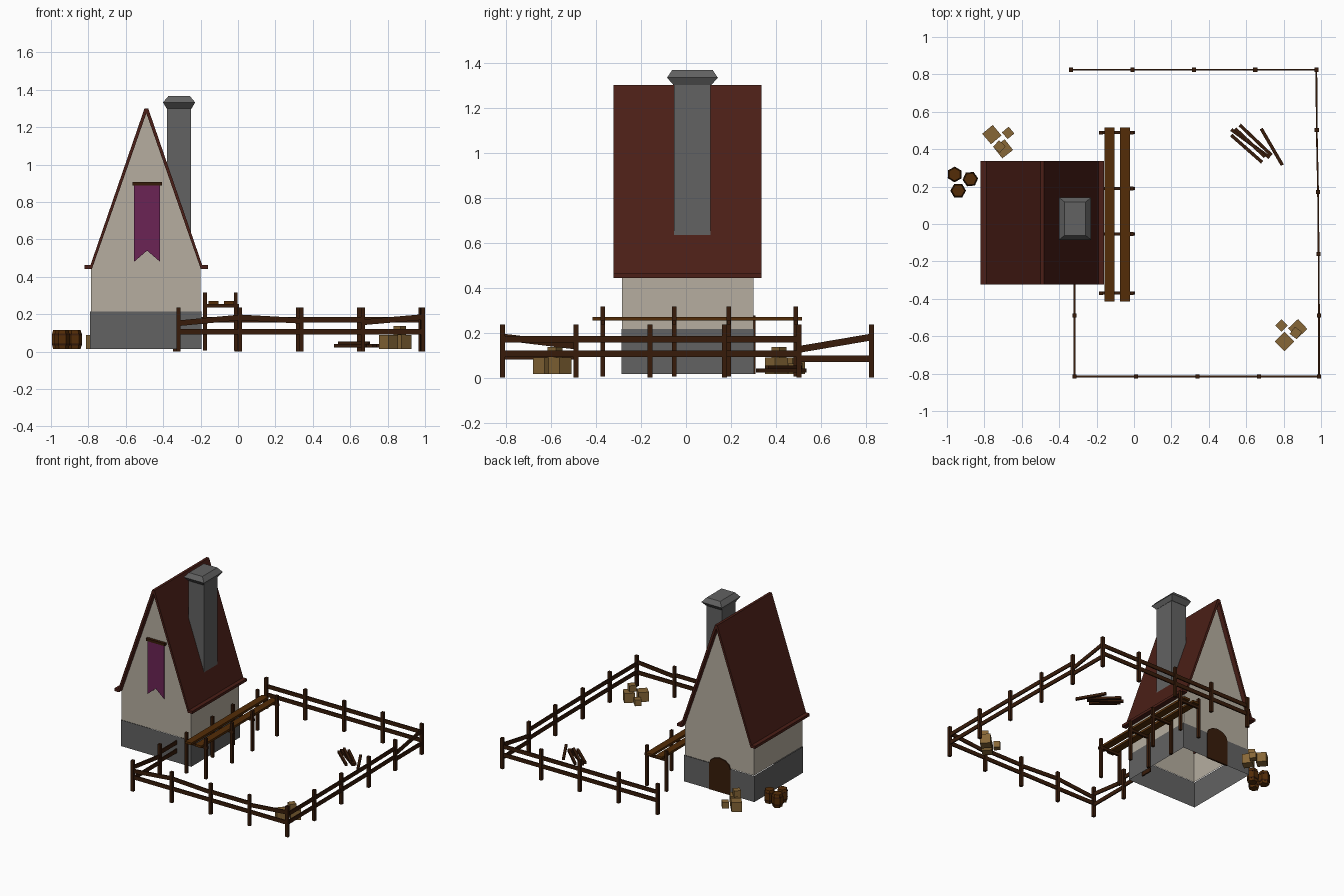
import bpy, bmesh, math
from mathutils import Matrix, Vector

if "Cube" in bpy.data.objects:
    bpy.data.objects.remove(bpy.data.objects["Cube"])


def material(name, r, g, b):
    # colours picked as sRGB, stored linear
    m = bpy.data.materials.new(name)
    m.diffuse_color = [(c / 255) ** 2.2 for c in (r, g, b)] + [1]
    m.use_nodes = True
    m.node_tree.nodes["Principled BSDF"].inputs["Base Color"].default_value = m.diffuse_color
    return m


STONE = material("stone", 98, 98, 98)
PLASTER = material("plaster", 180, 172, 158)
TILE = material("roof_tile", 76, 36, 29)
DARK = material("dark_wood", 58, 33, 18)
PLANK = material("plank_wood", 84, 48, 16)
CRATE = material("crate_wood", 134, 103, 58)
CLOTH = material("purple_cloth", 106, 40, 86)


def finish(name, bm, mat, closed=True):
    if closed:
        bmesh.ops.recalc_face_normals(bm, faces=bm.faces)
    me = bpy.data.meshes.new(name)
    bm.to_mesh(me)
    bm.free()
    me.materials.append(mat)
    ob = bpy.data.objects.new(name, me)
    bpy.context.collection.objects.link(ob)
    return ob


def box(bm, lo, hi):
    lo, hi = Vector(lo), Vector(hi)
    m = Matrix.Translation((lo + hi) / 2) @ Matrix.Diagonal((*(hi - lo), 1))
    bmesh.ops.create_cube(bm, size=1, matrix=m)


def beam(bm, p, q, w, h):
    # bar from p to q, w wide sideways and h tall
    p, q = Vector(p), Vector(q)
    d = (q - p).normalized()
    side = d.cross(Vector((0, 0, 1))).normalized()
    rot = Matrix((d, side, side.cross(d))).transposed().to_4x4()
    m = Matrix.Translation((p + q) / 2) @ rot @ Matrix.Diagonal(((q - p).length, w, h, 1))
    bmesh.ops.create_cube(bm, size=1, matrix=m)


def prism(bm, profile, y0, y1):
    # x-z outline pushed along y
    f = bm.faces.new([bm.verts.new((x, y0, z)) for x, z in profile])
    r = bmesh.ops.extrude_face_region(bm, geom=[f])
    vs = [v for v in r["geom"] if isinstance(v, bmesh.types.BMVert)]
    bmesh.ops.translate(bm, verts=vs, vec=(0, y1 - y0, 0))


def loft(bm, rings, caps=True):
    # joins equal-length rings of points
    rows = [[bm.verts.new(p) for p in r] for r in rings]
    n = len(rows[0])
    for a, b in zip(rows, rows[1:]):
        for i in range(n):
            j = (i + 1) % n
            bm.faces.new((a[i], a[j], b[j], b[i]))
    if caps:
        bm.faces.new(rows[0][::-1])
        bm.faces.new(rows[-1])
    return rows


def rect(x0, x1, y0, y1, z):
    return [(x0, y0, z), (x1, y0, z), (x1, y1, z), (x0, y1, z)]


# house: open-bottomed stone base and plaster walls with gables
bm = bmesh.new()
loft(bm, [rect(-0.79, -0.195, -0.287, 0.303, z) for z in (0.015, 0.215)], caps=False)
finish("stone_base", bm, STONE, False)
bm = bmesh.new()
low, top = loft(bm, [rect(-0.785, -0.2, -0.285, 0.3, z) for z in (0.215, 0.455)], caps=False)
for a, b, y in ((top[0], top[1], -0.285), (top[2], top[3], 0.3)):
    bm.faces.new((a, b, bm.verts.new((-0.49, y, 1.285))))
finish("plaster_walls", bm, PLASTER, False)

# roof: thin steep sheet with flat eaves and a narrow ridge
half = [(0.33, 0.462), (0.299, 0.462), (0.01, 1.3)]
under = [(0.0, 1.275), (0.291, 0.442), (0.33, 0.442)]
profile = [(-0.49 - x, z) for x, z in half] + [(-0.49 + x, z) for x, z in reversed(half)]
profile += [(-0.49 + x, z) for x, z in reversed(under)] + [(-0.49 - x, z) for x, z in under[1:]]
bm = bmesh.new()
prism(bm, profile, -0.323, 0.336)
finish("roof", bm, TILE)

# chimney with flared cap
bm = bmesh.new()
loft(bm, [rect(-0.38, -0.25, -0.053, 0.11, z) for z in (0.61, 1.31)])
loft(bm, [rect(-0.315 - x, -0.315 + x, 0.0285 - y, 0.0285 + y, z)
          for x, y, z in ((0.067, 0.084, 1.3), (0.086, 0.113, 1.333), (0.057, 0.09, 1.367))])
finish("chimney", bm, STONE)

# banner on its rod
bm = bmesh.new()
prism(bm, [(-0.556, 0.895), (-0.556, 0.48), (-0.486, 0.54), (-0.416, 0.48), (-0.416, 0.895)], -0.3, -0.294)
finish("banner", bm, CLOTH)
bm = bmesh.new()
box(bm, (-0.565, -0.307, 0.888), (-0.407, -0.285, 0.907))
finish("banner_rod", bm, DARK)

# arched back door
bm = bmesh.new()
arch = [(-0.5 + 0.09 * math.cos(t * math.pi / 6), 0.21 + 0.065 * math.sin(t * math.pi / 6)) for t in range(7)]
prism(bm, [(-0.41, 0.015)] + arch + [(-0.59, 0.015)], 0.295, 0.308)
finish("back_door", bm, DARK)

# rack beside the house: posts, cross bars, two long planks
bm = bmesh.new()
for y in (-0.37, -0.053, 0.19, 0.488):
    for x in (-0.177, -0.012):
        box(bm, (x - 0.01, y - 0.01, 0.005), (x + 0.01, y + 0.01, 0.315))
    box(bm, (-0.187, y - 0.008, 0.235), (0.005, y + 0.008, 0.254))
finish("rack_frame", bm, DARK)
bm = bmesh.new()
for x in (-0.13, -0.048):
    box(bm, (x - 0.027, -0.415, 0.253), (x + 0.027, 0.515, 0.27))
finish("rack_planks", bm, PLANK)

# fence: posts follow one path around the yard
path = [(-0.337, 0.825), (-0.007, 0.825), (0.32, 0.825), (0.648, 0.825), (0.975, 0.825),
        (0.977, 0.502), (0.984, 0.172), (0.987, -0.16), (0.989, -0.49), (0.989, -0.815),
        (0.668, -0.815), (0.34, -0.815), (0.01, -0.815), (-0.318, -0.815), (-0.318, -0.49), (-0.318, -0.2)]
level = (0.17, 0.17, 0.106)
rails = {4: (0.18, 0.125, 0.083), 9: (0.185, 0.157, 0.106), 11: (0.165, 0.183, 0.106),
         12: (0.183, 0.152, 0.106), 13: (0.18, 0.14, 0.095)}
posts, bars = bmesh.new(), bmesh.new()
for x, y in path[:-1]:
    box(posts, (x - 0.011, y - 0.011, 0.0), (x + 0.011, y + 0.011, 0.235))
for i, (p, q) in enumerate(zip(path, path[1:])):
    za, zb, zl = rails.get(i, level)
    beam(bars, (*p, za), (*q, zb), 0.009, 0.03)
    beam(bars, (*p, zl), (*q, zl), 0.009, 0.03)
finish("fence_posts", posts, DARK)
finish("fence_rails", bars, DARK)

# two crate piles, the same set turned
for name, x, y, turn in (("back_crates", -0.76, 0.478, 0), ("front_crates", 0.805, -0.628, 95)):
    bm = bmesh.new()
    base = Matrix.Translation((x, y, 0)) @ Matrix.Rotation(math.radians(turn), 4, "Z")
    for cx, cy, z, s, a in ((0, 0, 0.015, 0.073, 40), (0.087, 0.009, 0.015, 0.047, 40),
                            (0.062, -0.076, 0.015, 0.073, 38), (0.04, -0.064, 0.088, 0.048, 48)):
        m = base @ Matrix.Translation((cx, cy, z + s / 2)) @ Matrix.Rotation(math.radians(a), 4, "Z")
        bmesh.ops.create_cube(bm, size=s, matrix=m)
    finish(name, bm, CRATE)


def hexagon(x, y, r, z, turn):
    return [(x + r * math.cos(turn + k * math.pi / 3), y + r * math.sin(turn + k * math.pi / 3), z)
            for k in range(6)]


# three six-sided barrels with dark hoops
barrels, hoops = bmesh.new(), bmesh.new()
for x, y, t in ((-0.959, 0.265, 0.5), (-0.875, 0.24, 0.1), (-0.94, 0.178, 0.0)):
    loft(barrels, [hexagon(x, y, r, z, t) for r, z in ((0.034, 0.015), (0.041, 0.045), (0.041, 0.085), (0.034, 0.115))])
    for z, r0, r1 in ((0.033, 0.0395, 0.042), (0.087, 0.042, 0.0395)):
        loft(hoops, [hexagon(x, y, r0, z, t), hexagon(x, y, r1, z + 0.01, t)])
finish("barrels", barrels, PLANK)
finish("barrel_hoops", hoops, DARK)

# scattered logs
bm = bmesh.new()
for ax, ay, bx, by, z in ((0.565, 0.53, 0.735, 0.368, 0.031), (0.52, 0.505, 0.725, 0.355, 0.031),
                          (0.52, 0.475, 0.685, 0.33, 0.031), (0.54, 0.51, 0.70, 0.36, 0.045),
                          (0.68, 0.51, 0.793, 0.315, 0.031)):
    beam(bm, (ax, ay, z), (bx, by, z), 0.018, 0.018)
finish("logs", bm, DARK)
